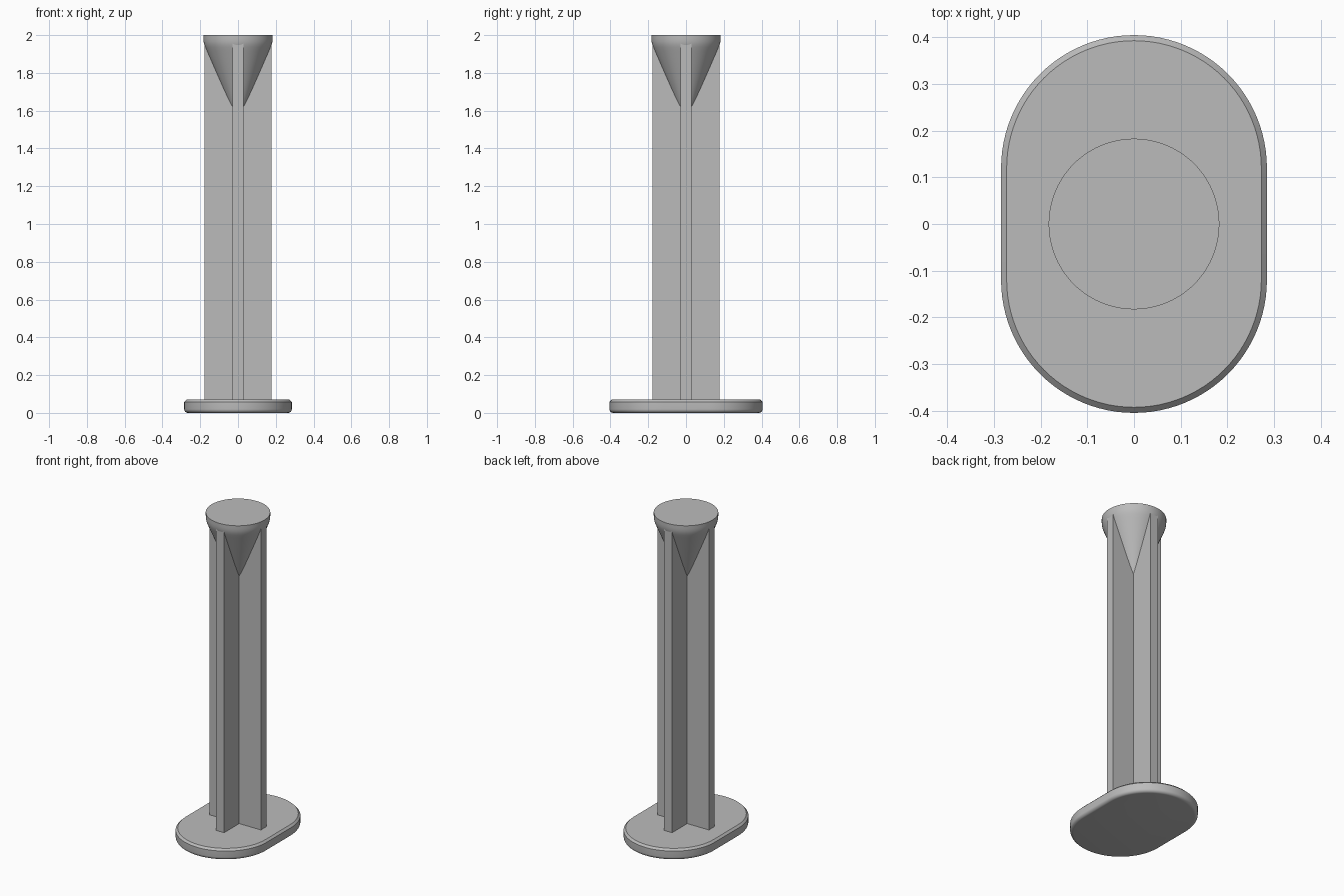
import bpy, bmesh
from math import sin, cos, pi, radians

cube = bpy.data.objects.get("Cube")
if cube:
    bpy.data.objects.remove(cube, do_unlink=True)

grey = bpy.data.materials.new("plain grey")
grey.use_nodes = True
COLOUR = (0.5, 0.5, 0.5, 1)
grey.diffuse_color = COLOUR
grey.node_tree.nodes["Principled BSDF"].inputs["Base Color"].default_value = COLOUR


def loft(name, rings, smooth=30):
    """Skin a stack of equal point rings and cap both ends."""
    bm = bmesh.new()
    loops = [[bm.verts.new(p) for p in ring] for ring in rings]
    n = len(loops[0])
    for low, high in zip(loops, loops[1:]):
        for i in range(n):
            j = (i + 1) % n
            bm.faces.new((low[i], low[j], high[j], high[i]))
    bm.faces.new(loops[0][::-1])
    bm.faces.new(loops[-1])
    bmesh.ops.recalc_face_normals(bm, faces=bm.faces)
    mesh = bpy.data.meshes.new(name)
    bm.to_mesh(mesh)
    bm.free()
    mesh.materials.append(grey)
    obj = bpy.data.objects.new(name, mesh)
    bpy.context.collection.objects.link(obj)
    bpy.ops.object.select_all(action='DESELECT')
    obj.select_set(True)
    bpy.context.view_layer.objects.active = obj
    bpy.ops.object.shade_smooth_by_angle(angle=radians(smooth))
    return obj


def stadium(r, z, straight=0.0, half=48):
    """Ring of two half circles pulled apart along y."""
    ring = []
    for side in (0, 1):
        shift = -straight if side else straight
        for i in range(half + 1 if straight else half):
            a = pi * (side + i / half)
            ring.append((r * cos(a), r * sin(a) + shift, z))
    return ring


# Base plate: rounded underside, small chamfer on top
R, STRAIGHT, FILLET, CHAMFER, BASE_TOP = 0.285, 0.12, 0.02, 0.012, 0.07
profile = []
for k in range(7):
    a = k / 6 * pi / 2
    profile.append((R - FILLET + FILLET * sin(a), FILLET - FILLET * cos(a)))
profile += [(R, BASE_TOP - CHAMFER), (R - CHAMFER, BASE_TOP)]
loft("base_plate", [stadium(r, z, STRAIGHT) for r, z in profile])

# Cross-shaped column
W, L = 0.028, 0.178
quarter = [(L, -W), (L, W), (W, W)]
cross = []
for turn in range(4):
    for x, y in quarter:
        for _ in range(turn):
            x, y = -y, x
        cross.append((x, y))
loft("cross_column", [[(x, y, z) for x, y in cross] for z in (BASE_TOP - 0.005, 1.97)])

# Conical head with a softly blended rim
head = [(0.01, 1.55), (0.166, 1.916), (0.174, 1.936),
        (0.179, 1.95), (0.182, 1.965), (0.183, 1.98), (0.183, 2.0)]
loft("conical_head", [stadium(r, z) for r, z in head])
